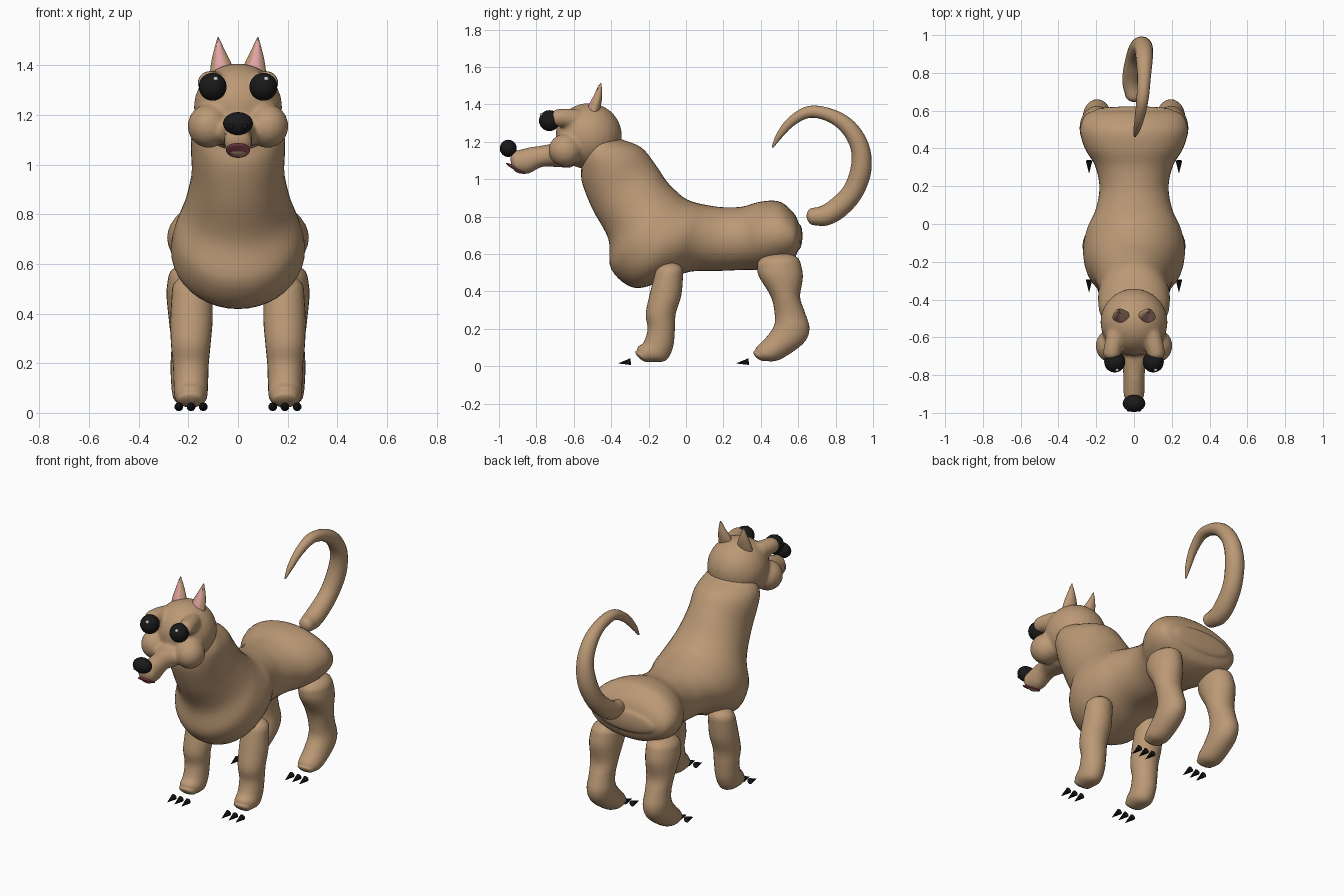
import bpy, bmesh, math
from mathutils import Vector, Matrix

if "Cube" in bpy.data.objects:
    bpy.data.objects.remove(bpy.data.objects["Cube"])


def material(name, r, g, b):
    m = bpy.data.materials.new(name)
    m.diffuse_color = (r, g, b, 1)
    m.use_nodes = True
    m.node_tree.nodes["Principled BSDF"].inputs["Base Color"].default_value = m.diffuse_color
    return m


TAN = material("tan_coat", 0.50, 0.32, 0.18)
BLACK = material("black", 0.01, 0.01, 0.01)
PINK = material("ear_pink", 0.75, 0.36, 0.36)
RED = material("tongue_red", 0.42, 0.10, 0.14)
WHITE = material("white", 0.95, 0.95, 0.95)


def finish(name, bm, mat, smooth=True):
    bmesh.ops.recalc_face_normals(bm, faces=bm.faces[:])
    me = bpy.data.meshes.new(name)
    bm.to_mesh(me)
    bm.free()
    for p in me.polygons:
        p.use_smooth = smooth
    me.materials.append(mat)
    ob = bpy.data.objects.new(name, me)
    bpy.context.collection.objects.link(ob)
    return ob


def ball(bm, c, s, rx=0):
    m = Matrix.Translation(c) @ Matrix.Rotation(rx, 4, 'X') @ Matrix.Diagonal((*s, 1))
    bmesh.ops.create_uvsphere(bm, u_segments=28, v_segments=18, radius=1, matrix=m)


def ball_object(name, c, s, mat, rx=0):
    bm = bmesh.new()
    ball(bm, c, s, rx)
    return finish(name, bm, mat)


def spline(a, b, c, d, t):
    return 0.5 * (2*b + (c - a)*t + (2*a - 5*b + 4*c - d)*t*t + (3*b - a - 3*c + d)*t**3)


def loft(bm, sections, caps=(0.03, 0.03), segs=28, sub=5):
    """Elliptic sections (x, y1, z1, y2, z2, half_width) with rounded ends."""
    rows, n = [], len(sections)
    for i in range(n - 1):
        q = [sections[max(0, min(n - 1, i + k))] for k in (-1, 0, 1, 2)]
        rows += [[spline(*v, j / sub) for v in zip(*q)] for j in range(sub)]
    rows.append(list(sections[-1]))
    data = [(Vector((x, (a + c)/2, (b + d)/2)), Vector((0, (a - c)/2, (b - d)/2)), Vector((w, 0, 0)))
            for x, a, b, c, d, w in rows]

    def cap(end, inner, h):
        (c, u, w), c2 = end, inner[0]
        ax = (c - c2).normalized() * h
        return [(c + ax*math.sin(t), u*math.cos(t), w*math.cos(t))
                for t in (0.35, 0.7, 1.0, 1.3, 1.5)]

    data = cap(data[0], data[1], caps[0])[::-1] + data + cap(data[-1], data[-2], caps[1])
    rings = [[bm.verts.new(c + u*math.cos(k*math.tau/segs) + w*math.sin(k*math.tau/segs))
              for k in range(segs)] for c, u, w in data]
    for r, s in zip(rings, rings[1:]):
        for k in range(segs):
            bm.faces.new((r[k], r[k-1], s[k-1], s[k]))
    bm.faces.new(rings[0])
    bm.faces.new(rings[-1])


def loft_object(name, sections, mat=TAN, **kw):
    bm = bmesh.new()
    loft(bm, sections, **kw)
    return finish(name, bm, mat)


def tube(points):
    """Turn (x, y, z, radius) points into sections square to the path."""
    out = []
    for i, (x, y, z, r) in enumerate(points):
        a, b = points[max(i-1, 0)], points[min(i+1, len(points)-1)]
        t = Vector((b[1]-a[1], b[2]-a[2])).normalized() * r
        out.append((x, y - t.y, z + t.x, y + t.y, z - t.x, r))
    return out


# Body: neck, chest, belly and rump
loft_object("body", [
    (0, -.42, 1.26, -.56, 1.14, .14), (0, -.36, 1.22, -.56, 1.06, .18),
    (0, -.24, 1.17, -.555, .98, .19), (0, -.165, 1.08, -.50, .84, .187),
    (0, -.10, .985, -.415, .68, .215), (0, -.04, .925, -.40, .52, .255),
    (0, 0, .895, -.28, .42, .27), (0, .05, .875, -.12, .455, .25),
    (0, .12, .86, .02, .505, .205), (0, .20, .85, .18, .51, .183),
    (0, .30, .853, .31, .515, .205), (0, .40, .88, .40, .515, .26),
    (0, .50, .88, .49, .53, .285), (0, .575, .82, .57, .565, .262),
    (0, .605, .76, .60, .62, .205)], caps=(.02, .02), segs=40)

# Head: skull, cheeks, brows and muzzle blended into one skin
bm = bmesh.new()
ball(bm, (0, -.52, 1.23), (.178, .178, .177))
for s in (-1, 1):
    ball(bm, (s*.118, -.645, 1.155), (.085, .09, .088))
    loft(bm, tube([(s*.09, -.58, 1.32, .055), (s*.11, -.65, 1.328, .05), (s*.116, -.69, 1.328, .047)]))
loft(bm, [(0, -.62, 1.22, -.62, 1.06, .10), (0, -.70, 1.195, -.70, 1.065, .085),
          (0, -.77, 1.18, -.77, 1.065, .06), (0, -.84, 1.17, -.84, 1.03, .058),
          (0, -.92, 1.15, -.895, 1.03, .055)], caps=(.02, .03))
head = finish("head", bm, TAN)
rm = head.modifiers.new("blend", 'REMESH')
rm.mode = 'VOXEL'
rm.voxel_size = 0.01
rm.use_smooth_shade = True
sm = head.modifiers.new("soften", 'SMOOTH')
sm.factor = 0.5
sm.iterations = 8

# Nose and tongue
ball_object("nose", (0, -.95, 1.165), (.06, .045, .046), BLACK)
ball_object("tongue", (0, -.91, 1.057), (.048, .06, .01), RED, math.radians(-29))

for s, side in ((-1, "left"), (1, "right")):
    # Eyes with highlights, nostrils
    ball_object("eye_" + side, (s*.102, -.73, 1.313), (.056, .056, .056), BLACK)
    ball_object("eye_highlight_" + side, (s*.102 + .012, -.772, 1.345), (.01, .01, .01), WHITE)
    ball_object("nostril_" + side, (s*.026, -.984, 1.153), (.012, .01, .01), BLACK)

    # Ears with pink lining
    ear = [(.068, -.53, 1.34, -.47, 1.34, .047), (.067, -.515, 1.40, -.455, 1.395, .043),
           (.074, -.488, 1.455, -.448, 1.45, .025), (.08, -.461, 1.51, -.452, 1.51, .003)]
    loft_object("ear_" + side, [(s*x, *r) for x, *r in ear], caps=(.01, .004))
    loft_object("ear_lining_" + side,
                [(s*x, a - .006, b - .008, c - .02, d - .008, w*.78) for x, a, b, c, d, w in ear],
                PINK, caps=(.01, .003))

    # Legs
    front = [(.185, -.165, .50, -.015, .50, .08), (.187, -.195, .38, -.025, .38, .085),
             (.19, -.215, .28, -.055, .28, .08), (.19, -.205, .20, -.06, .19, .072),
             (.19, -.225, .13, -.07, .10, .069), (.19, -.255, .105, -.11, .03, .066),
             (.19, -.262, .085, -.20, .022, .052)]
    hind = [(.19, .38, .54, .61, .56, .09), (.195, .39, .48, .625, .48, .093),
            (.195, .455, .37, .61, .37, .083), (.195, .475, .27, .635, .29, .073),
            (.195, .468, .21, .66, .20, .076), (.195, .425, .15, .625, .12, .075),
            (.195, .38, .105, .50, .035, .068), (.195, .37, .085, .42, .028, .052)]
    for name, leg, claw_y in (("front", front, -.328), ("hind", hind, .303)):
        loft_object(f"{name}_leg_{side}", [(s*x, *r) for x, *r in leg], caps=(.055, .025))
        # Claws set just ahead of the paw
        bm = bmesh.new()
        for x in (.14, .189, .238):
            m = Matrix.Translation((s*x, claw_y, .02)) @ Matrix.Rotation(math.radians(98), 4, 'X')
            bmesh.ops.create_cone(bm, cap_ends=True, segments=10, radius1=.018,
                                  radius2=.001, depth=.066, matrix=m)
        finish(f"{name}_claws_{side}", bm, BLACK, False)

# Curled tail
loft_object("tail", tube([
    (0, .68, .80, .046), (-.005, .74, .805, .055), (0, .81, .845, .058), (.015, .89, .93, .056),
    (.035, .935, 1.05, .056), (.05, .93, 1.17, .050), (.055, .87, 1.275, .044),
    (.053, .775, 1.34, .036), (.045, .66, 1.36, .032), (.03, .565, 1.31, .026),
    (.015, .50, 1.235, .018), (.005, .465, 1.175, .006)]), caps=(.035, .006), segs=16)
